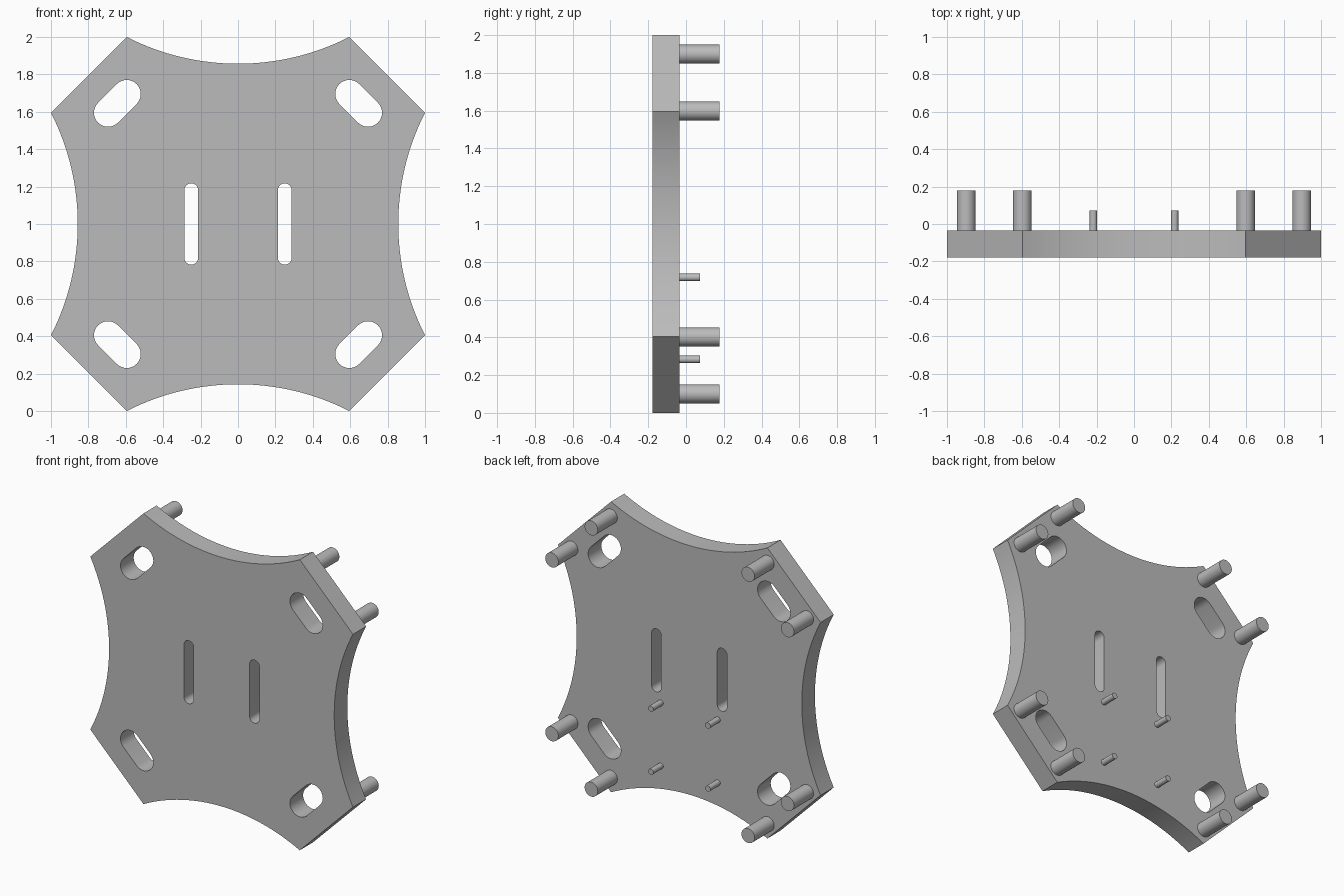
import bpy, bmesh
from math import radians, pi, sin, cos, asin, atan2, hypot
from mathutils import Matrix, Vector

cube = bpy.data.objects.get("Cube")
if cube:
    bpy.data.objects.remove(cube, do_unlink=True)

FRONT, BACK = -0.178, -0.035     # plate faces in y
CORNER, SAG = 0.595, 0.143       # half chord and depth of the scooped sides
MID = 1.0                        # height of the plate centre

grey = bpy.data.materials.new("plain grey")
grey.use_nodes = True
colour = (0.5, 0.5, 0.5, 1)
grey.diffuse_color = colour
grey.node_tree.nodes["Principled BSDF"].inputs["Base Color"].default_value = colour


def finish(bm, name):
    bmesh.ops.recalc_face_normals(bm, faces=bm.faces)
    mesh = bpy.data.meshes.new(name)
    bm.to_mesh(mesh)
    bm.free()
    mesh.materials.append(grey)
    obj = bpy.data.objects.new(name, mesh)
    bpy.context.collection.objects.link(obj)
    bpy.ops.object.select_all(action='DESELECT')
    obj.select_set(True)
    bpy.context.view_layer.objects.active = obj
    bpy.ops.object.shade_smooth_by_angle(angle=radians(30))
    return obj


def outline(steps=32):
    """Four concave arcs joined by straight corner cuts."""
    radius = (CORNER ** 2 + SAG ** 2) / (2 * SAG)
    half = asin(CORNER / radius)
    points = []
    for quarter in range(4):
        turn = Matrix.Rotation(quarter * pi / 2, 2)
        for i in range(steps + 1):
            a = half * (1 - 2 * i / steps)
            points.append(turn @ Vector((radius * sin(a), 1 - SAG + radius * (1 - cos(a)))))
    return points


def slot(p, q, r, steps=16):
    """Rounded slot between two centres."""
    heading = atan2(q[1] - p[1], q[0] - p[0])
    points = []
    for centre, start in ((q, heading - pi / 2), (p, heading + pi / 2)):
        for i in range(steps + 1):
            a = start + pi * i / steps
            points.append(Vector((centre[0] + r * cos(a), centre[1] + r * sin(a))))
    return points


# Plate with slots cut through it
loops = [outline()]
for sx in (-1, 1):
    loops.append(slot((sx * 0.25, -0.18), (sx * 0.25, 0.18), 0.037))
    for sz in (-1, 1):
        loops.append(slot((sx * 0.595, sz * 0.695), (sx * 0.695, sz * 0.595), 0.075))

bm = bmesh.new()
for loop in loops:
    verts = [bm.verts.new((p.x, FRONT, MID + p.y)) for p in loop]
    for a, b in zip(verts, verts[1:] + verts[:1]):
        bm.edges.new((a, b))
bmesh.ops.triangle_fill(bm, edges=bm.edges[:], use_beauty=True, normal=(0, -1, 0))
grown = bmesh.ops.extrude_face_region(bm, geom=bm.faces[:], use_keep_orig=True)
bmesh.ops.translate(bm, vec=(0, BACK - FRONT, 0),
                    verts=[v for v in grown["geom"] if isinstance(v, bmesh.types.BMVert)])
finish(bm, "plate")


def peg(name, x, z, radius, end):
    """Round peg standing out of the back of the plate."""
    start = BACK - 0.01
    bm = bmesh.new()
    place = Matrix.Translation((x, (start + end) / 2, z)) @ Matrix.Rotation(pi / 2, 4, 'X')
    bmesh.ops.create_cone(bm, cap_ends=True, segments=32, radius1=radius, radius2=radius,
                          depth=end - start, matrix=place)
    finish(bm, name)


# Corner pegs and small lower pegs
for sx, side in ((1, "left"), (-1, "right")):
    for sz, level in ((1, "upper"), (-1, "lower")):
        peg(f"{level}_{side}_inner_peg", sx * 0.597, MID + sz * 0.899, 0.05, 0.178)
        peg(f"{level}_{side}_outer_peg", sx * 0.897, MID + sz * 0.598, 0.05, 0.178)
        peg(f"{level}_{side}_small_peg", sx * 0.217, 0.5 + sz * 0.217, 0.02, 0.073)
